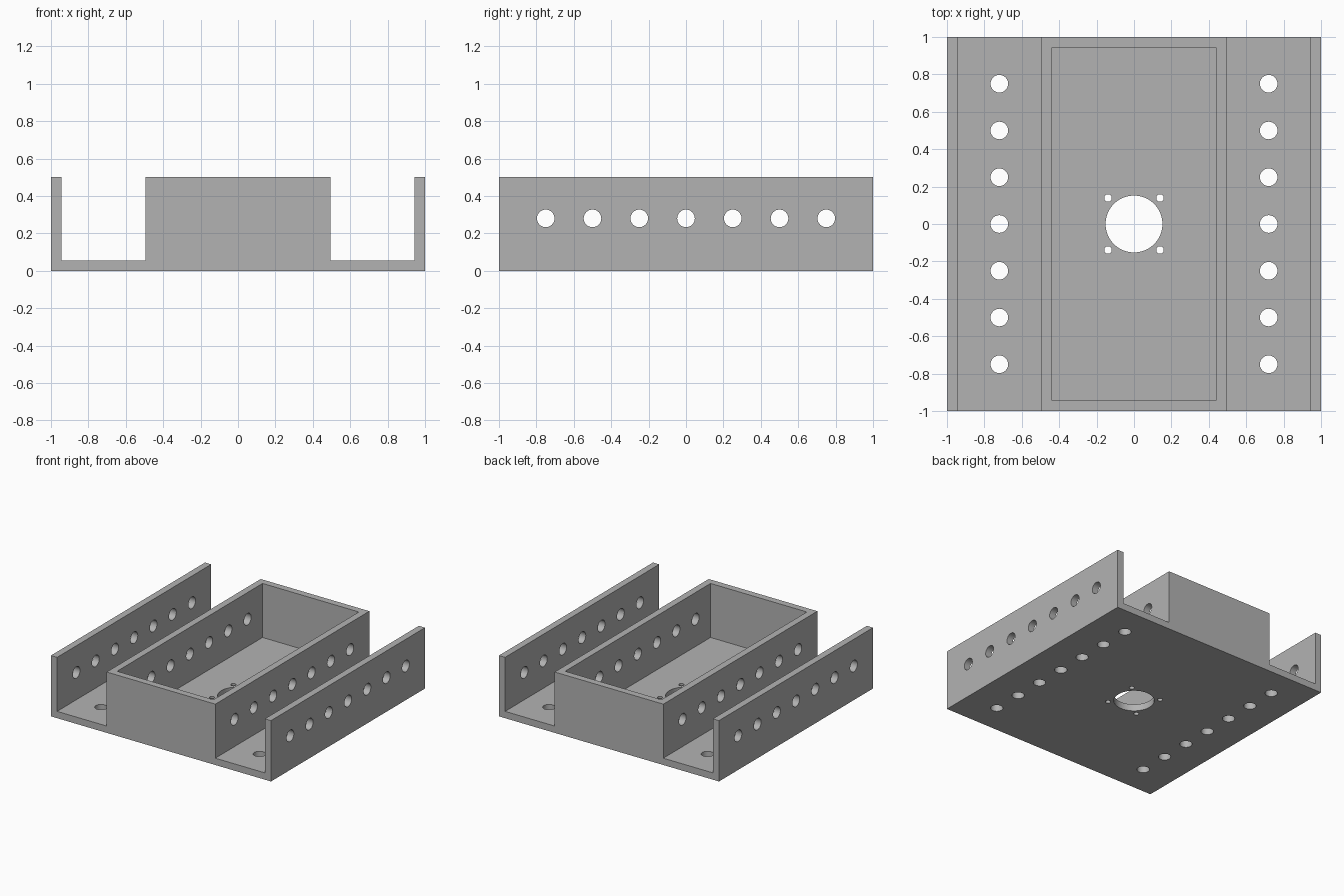
import bpy
import bmesh
from math import pi
from mathutils import Matrix

if "Cube" in bpy.data.objects:
    bpy.data.objects.remove(bpy.data.objects["Cube"])

T = 0.056          # sheet thickness
H = 0.5            # overall height
BOX = 0.494        # half width of the central box
ROW = [i * 0.25 for i in range(-3, 4)]

grey = bpy.data.materials.new("plain grey")
grey.use_nodes = True
colour = (0.45, 0.45, 0.45, 1)
grey.diffuse_color = colour
grey.node_tree.nodes["Principled BSDF"].inputs["Base Color"].default_value = colour


def make_object(name, bm):
    bmesh.ops.recalc_face_normals(bm, faces=bm.faces)
    mesh = bpy.data.meshes.new(name)
    bm.to_mesh(mesh)
    bm.free()
    mesh.materials.append(grey)
    obj = bpy.data.objects.new(name, mesh)
    bpy.context.collection.objects.link(obj)
    return obj


def add_hole(bm, location, radius, depth, sides=48, along_x=False):
    turn = Matrix.Rotation(pi / 2 if along_x else 0, 4, "Y")
    bmesh.ops.create_cone(bm, cap_ends=True, segments=sides, radius1=radius,
                          radius2=radius, depth=depth,
                          matrix=Matrix.Translation(location) @ turn)


def cut(target, cutter):
    cutter.hide_render = True
    mod = target.modifiers.new(cutter.name, "BOOLEAN")
    mod.operation = "DIFFERENCE"
    mod.solver = "EXACT"
    mod.object = cutter
    bpy.context.view_layer.objects.active = target
    bpy.ops.object.modifier_apply(modifier=mod.name)
    bpy.data.objects.remove(cutter)


# Base plate, side walls and central block as one extruded cross-section
half = [(BOX, H), (BOX, T), (1 - T, T), (1 - T, H), (1, H), (1, 0)]
section = half + [(-x, z) for x, z in reversed(half)]
bm = bmesh.new()
face = bm.faces.new([bm.verts.new((x, -1, z)) for x, z in section])
extruded = bmesh.ops.extrude_face_region(bm, geom=[face])["geom"]
bmesh.ops.translate(bm, vec=(0, 2, 0),
                    verts=[v for v in extruded if isinstance(v, bmesh.types.BMVert)])
tray = make_object("channel_tray", bm)

# Open pocket inside the central box
bm = bmesh.new()
bmesh.ops.create_cube(bm, size=1, matrix=Matrix.Translation((0, 0, T + H / 2))
                      @ Matrix.Diagonal((2 * (BOX - T), 2 * (1 - T), H, 1)))
cut(tray, make_object("pocket_cutter", bm))

# Hole rows through the walls and floor, then the motor mount holes
bm = bmesh.new()
for y in ROW:
    add_hole(bm, (0, y, 0.28), 0.047, 2.4, along_x=True)
    for side in (-1, 1):
        add_hole(bm, (side * 0.72, y, 0), 0.047, 0.24)
add_hole(bm, (0, 0, 0), 0.152, 0.24, sides=64)
for sx in (-1, 1):
    for sy in (-1, 1):
        add_hole(bm, (sx * 0.139, sy * 0.139, 0), 0.02, 0.24, sides=24)
cut(tray, make_object("hole_cutter", bm))

# Smooth hole walls, sharp edges elsewhere
bpy.ops.object.select_all(action="DESELECT")
tray.select_set(True)
bpy.context.view_layer.objects.active = tray
bpy.ops.object.shade_smooth_by_angle(angle=pi / 6)
